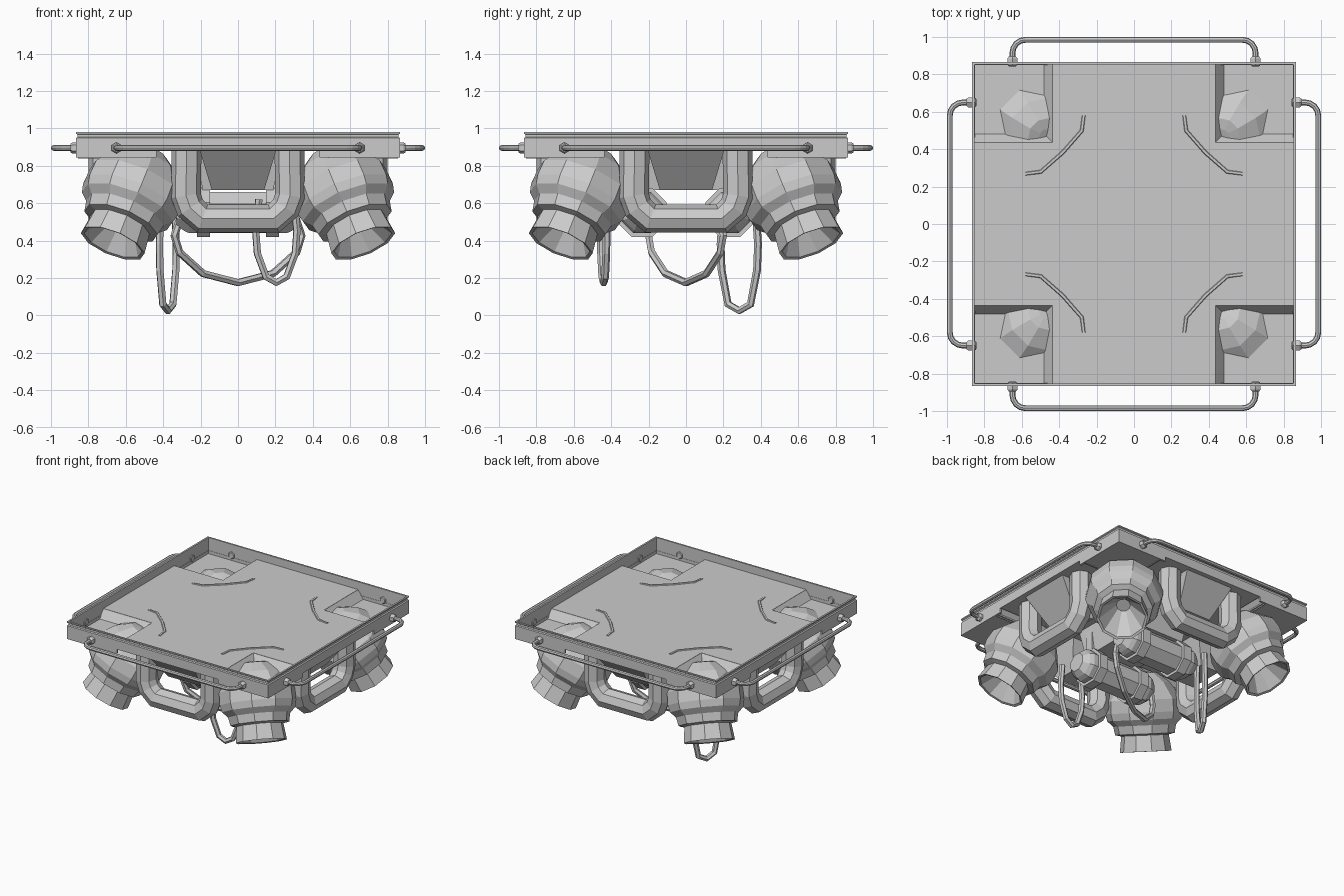
import bpy, bmesh
from math import pi, cos, sin, radians
from mathutils import Matrix, Vector

if "Cube" in bpy.data.objects:
    bpy.data.objects.remove(bpy.data.objects["Cube"])

I4 = Matrix.Identity(4)


def quarter(i, offset=0):
    return Matrix.Rotation(radians(90 * i + offset), 4, 'Z')


def loft(name, rings, M=I4, caps=True, closed=False):
    """Skin a series of equal-length point rings."""
    bm = bmesh.new()
    vs = [[bm.verts.new(M @ Vector(p)) for p in r] for r in rings]
    n = len(vs[0])
    pairs = list(zip(vs, vs[1:])) + ([(vs[-1], vs[0])] if closed else [])
    for a, b in pairs:
        for k in range(n):
            bm.faces.new((a[k], a[(k + 1) % n], b[(k + 1) % n], b[k]))
    if caps and not closed:
        bm.faces.new(vs[0])
        bm.faces.new(vs[-1])
    bmesh.ops.recalc_face_normals(bm, faces=bm.faces)
    me = bpy.data.meshes.new(name)
    bm.to_mesh(me)
    bm.free()
    ob = bpy.data.objects.new(name, me)
    bpy.context.collection.objects.link(ob)
    return ob


def lathe(name, profile, sides, M=I4, closed=False):
    """Revolve (radius, height) points about local z."""
    rings = [[(r * cos(2 * pi * (k + .5) / sides), r * sin(2 * pi * (k + .5) / sides), z)
              for k in range(sides)] for r, z in profile]
    return loft(name, rings, M, closed=closed)


def rect(x0, x1, y0, y1, z):
    return [(x0, y0, z), (x1, y0, z), (x1, y1, z), (x0, y1, z)]


def box(name, x0, x1, y0, y1, z0, z1, M=I4):
    return loft(name, [rect(x0, x1, y0, y1, z0), rect(x0, x1, y0, y1, z1)], M)


def tube(name, pts, r, res, M=I4):
    """Round tube along a polyline, turned into a mesh."""
    cu = bpy.data.curves.new(name, 'CURVE')
    cu.dimensions = '3D'
    cu.bevel_depth, cu.bevel_resolution, cu.use_fill_caps = r, res, True
    sp = cu.splines.new('POLY')
    sp.points.add(len(pts) - 1)
    for p, co in zip(sp.points, pts):
        p.co = (*(M @ Vector(co)), 1)
        p.radius = 1
    sp.use_smooth = False
    ob = bpy.data.objects.new(name, cu)
    bpy.context.collection.objects.link(ob)
    bpy.context.view_layer.update()
    me = bpy.data.meshes.new_from_object(ob.evaluated_get(bpy.context.evaluated_depsgraph_get()))
    bpy.data.objects.remove(ob)
    me.name = name
    bpy.context.collection.objects.link(bpy.data.objects.new(name, me))


# Platform rim: square frame with a groove near the top
q = 2 ** .5
rim = [(.865, .878), (.865, .948), (.857, .953), (.857, .966), (.865, .971),
       (.865, .98), (.852, .98), (.852, .878)]
lathe("platform_rim", [(r * q, z) for r, z in rim], 4, closed=True)

# Cross-shaped deck
a, b = .435, .855
cross = [(b, -a), (b, a), (a, a), (a, b), (-a, b), (-a, a),
         (-b, a), (-b, -a), (-a, -a), (-a, -b), (a, -b), (a, -a)]
loft("deck", [[(x, y, z) for x, y in cross] for z in (.88, .92)])

# Central block under the deck
loft("centre_block", [rect(-.19, .19, -.3, .3, .67), rect(-.22, .22, -.34, .34, .885)])

# Thruster profile: inner cone, flared nozzle, collar, body, shoulder
thruster = [(.05, .17), (.165, .0), (.183, -.005), (.168, .11), (.21, .12), (.222, .18),
            (.262, .22), (.274, .27), (.27, .36), (.19, .48), (.10, .55), (.04, .56)]
bend = [(.65 - .07 * (1 - cos(t)), -.915 - .07 * sin(t))
        for t in (radians(d) for d in (0, 22, 45, 67, 90))]
rail = [(.65, -.858)] + bend
rail = [(x, y, .895) for x, y in rail] + [(-x, y, .895) for x, y in reversed(rail)]

for i in range(4):
    R = quarter(i)

    # Sunken corner tray with sloping inner sides
    box("corner_tray", .47, .865, .47, .865, .845, .856, R)
    box("tray_wall_a", .85, .865, .435, .865, .845, .88, R)
    box("tray_wall_b", .435, .865, .85, .865, .845, .88, R)
    for swap in (0, 1):
        top = [(.434, .434, .92), (.855, .434, .92)]
        low = [(.855, .485, .85), (.485, .485, .85)]
        pts = [((p[1], p[0], p[2]) if swap else p) for p in top + low]
        under = [(x, y, z - .012) for x, y, z in pts]
        loft("tray_slope", [under, pts], R)

    # Thruster leaning outward on the diagonal
    T = quarter(i, 45) @ Matrix.Translation((.945, 0, .39)) @ Matrix.Rotation(radians(-30), 4, 'Y')
    lathe("thruster", thruster, 10, T)

    # Curved ridge on the deck beside each corner
    tube("deck_ridge", [(.6, -.22, .913), (.55, -.155, .915), (.54, 0, .915),
                        (.55, .155, .915), (.6, .22, .913)], .013, 1, quarter(i, 45))

    # Hand rail with hex fittings and inner nuts
    tube("hand_rail", rail, .0155, 2, R)
    for x in (-.65, .65):
        F = R @ Matrix.Translation((x, 0, .895)) @ Matrix.Rotation(pi / 2, 4, 'X')
        lathe("rail_fitting", [(.03, .86), (.03, .886), (.022, .896)], 6, F)
        lathe("rail_nut", [(.022, .843), (.028, .847), (.028, .856)], 6, F)

    # U-shaped pipe under each side
    half = [(-.275, .9), (-.278, .64), (-.255, .575), (-.19, .517)]
    path = [(x, -.72, z) for x, z in half] + [(-x, -.72, z) for x, z in reversed(half)]
    tube("pipe_arch", path, .08, 2, R)

    # Tapered support inside each arch
    loft("side_hopper", [rect(-.14, .14, -.66, -.5, .67), rect(-.205, .205, -.83, -.42, .885)], R)

# Two tanks lying along x, with straps and hangers
for y in (-.235, .235):
    K = Matrix.Translation((0, y, .55)) @ Matrix.Rotation(pi / 2, 4, 'Y')
    lathe("tank", [(.07, -.33), (.105, -.29), (.12, -.26), (.12, .26), (.105, .29), (.07, .33)], 8, K)
    for x in (-.185, .185):
        lathe("tank_strap", [(.142, x - .035), (.142, x + .035)], 8, K)
        box("tank_hanger", x - .03, x + .03, y - .03, y + .03, .6, .89)


def hang(cx, cy, dx, dy, top, bottom, low=((.92, .4), (.55, .12))):
    """Slack cable loop hanging between two points."""
    half = [(.85, 1), (1, .62), *low]
    shape = [(-t, h) for t, h in half] + [(0, 0)] + half[::-1]
    tube("hanging_cable", [(cx + dx * t, cy + dy * t, bottom + (top - bottom) * h)
                           for t, h in shape], .021, 1)


hang(-.375, .285, .045, .1, .6, .025, ((.95, .38), (.6, .06)))
hang(.205, -.44, .11, .015, .62, .175, ((.92, .35), (.5, .07)))
hang(0, 0, .34, .2, .58, .175)
